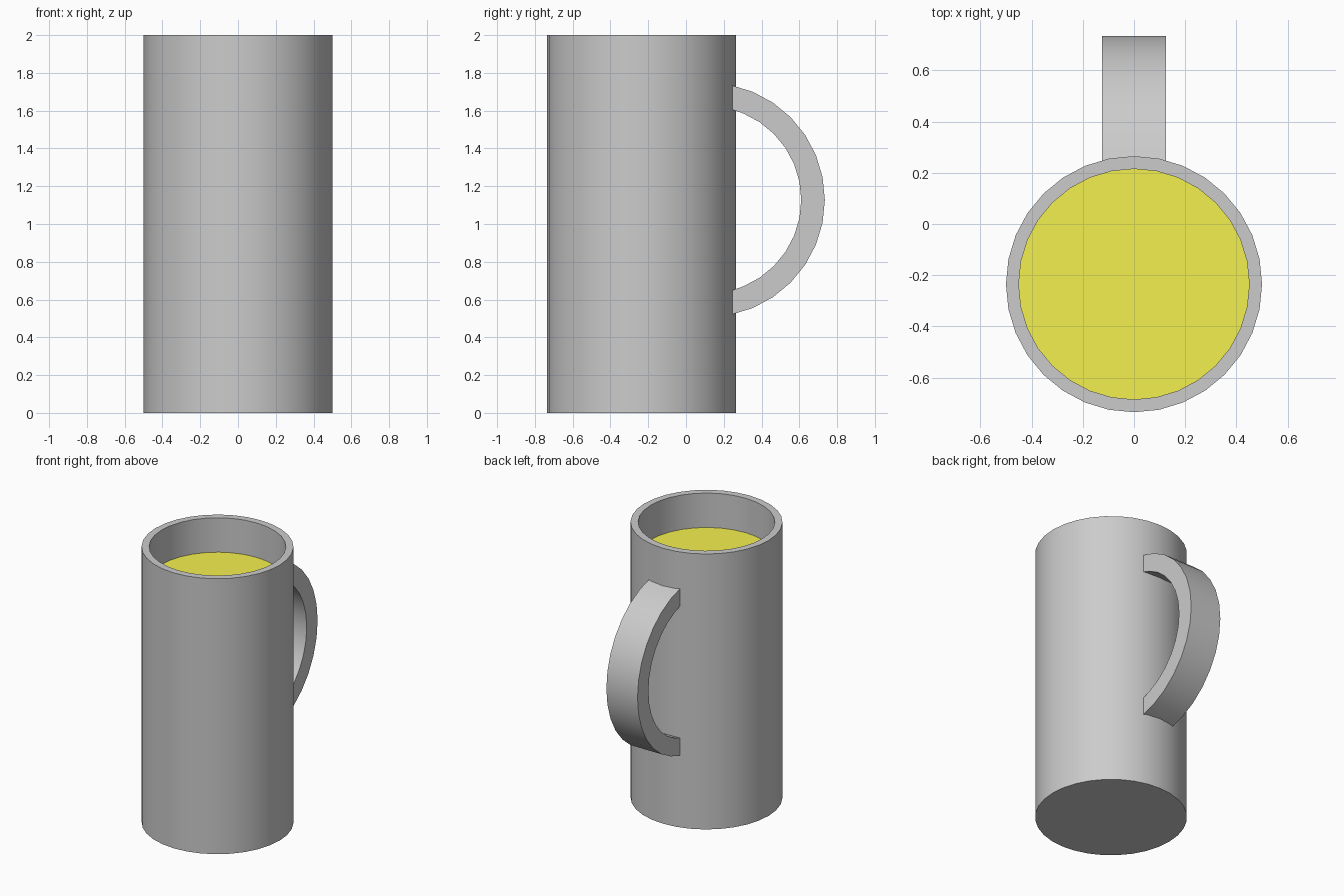
import bpy, bmesh
from math import sin, cos, pi

if "Cube" in bpy.data.objects:
    bpy.data.objects.remove(bpy.data.objects["Cube"])

SIDES = 32
CY = -0.235          # cup axis in y
STEP = 2 * pi / SIDES


def finish(name, bm, smooth=True):
    bmesh.ops.recalc_face_normals(bm, faces=bm.faces)
    mesh = bpy.data.meshes.new(name)
    bm.to_mesh(mesh)
    bm.free()
    ob = bpy.data.objects.new(name, mesh)
    bpy.context.collection.objects.link(ob)
    bpy.ops.object.select_all(action='DESELECT')
    ob.select_set(True)
    bpy.context.view_layer.objects.active = ob
    if smooth:
        bpy.ops.object.shade_smooth_by_angle(angle=pi / 6)
    return ob


def ring(bm, r, z):
    return [bm.verts.new((r * sin(i * STEP), CY + r * cos(i * STEP), z))
            for i in range(SIDES)]


def bridge(bm, a, b):
    n = len(a)
    for i in range(n):
        j = (i + 1) % n
        bm.faces.new((a[i], a[j], b[j], b[i]))


# Cup body: outer wall, flat rim, inner wall and floor
bm = bmesh.new()
rings = [ring(bm, r, z) for r, z in
         [(0.5, 0), (0.5, 2), (0.45, 2), (0.45, 0.05)]]
for a, b in zip(rings, rings[1:]):
    bridge(bm, a, b)
bm.faces.new(rings[0])
bm.faces.new(rings[-1])
finish("cup_body", bm)

# Handle: flat-sided arc band whose ends are buried in the cup wall
bm = bmesh.new()
sections = []
for k in range(-7, 8):
    a = k * STEP
    sections.append([
        bm.verts.new((x, max(0.115 + r * cos(a), 0.225), 1.1275 + r * sin(a)))
        for x, r in [(-0.125, 0.62), (0.125, 0.62), (0.125, 0.495), (-0.125, 0.495)]])
for a, b in zip(sections, sections[1:]):
    bridge(bm, a, b)
bm.faces.new(sections[0])
bm.faces.new(sections[-1])
finish("handle", bm)

# Drink surface a little below the rim
bm = bmesh.new()
bm.faces.new(ring(bm, 0.45, 1.75)[::-1])
bm.normal_update()
drink = finish("drink", bm, smooth=False)
if drink.data.polygons[0].normal.z < 0:
    drink.data.flip_normals()
mat = bpy.data.materials.new("yellow_drink")
mat.diffuse_color = (0.9, 0.87, 0.08, 1)
mat.use_nodes = True
mat.node_tree.nodes["Principled BSDF"].inputs["Base Color"].default_value = mat.diffuse_color
drink.data.materials.append(mat)
